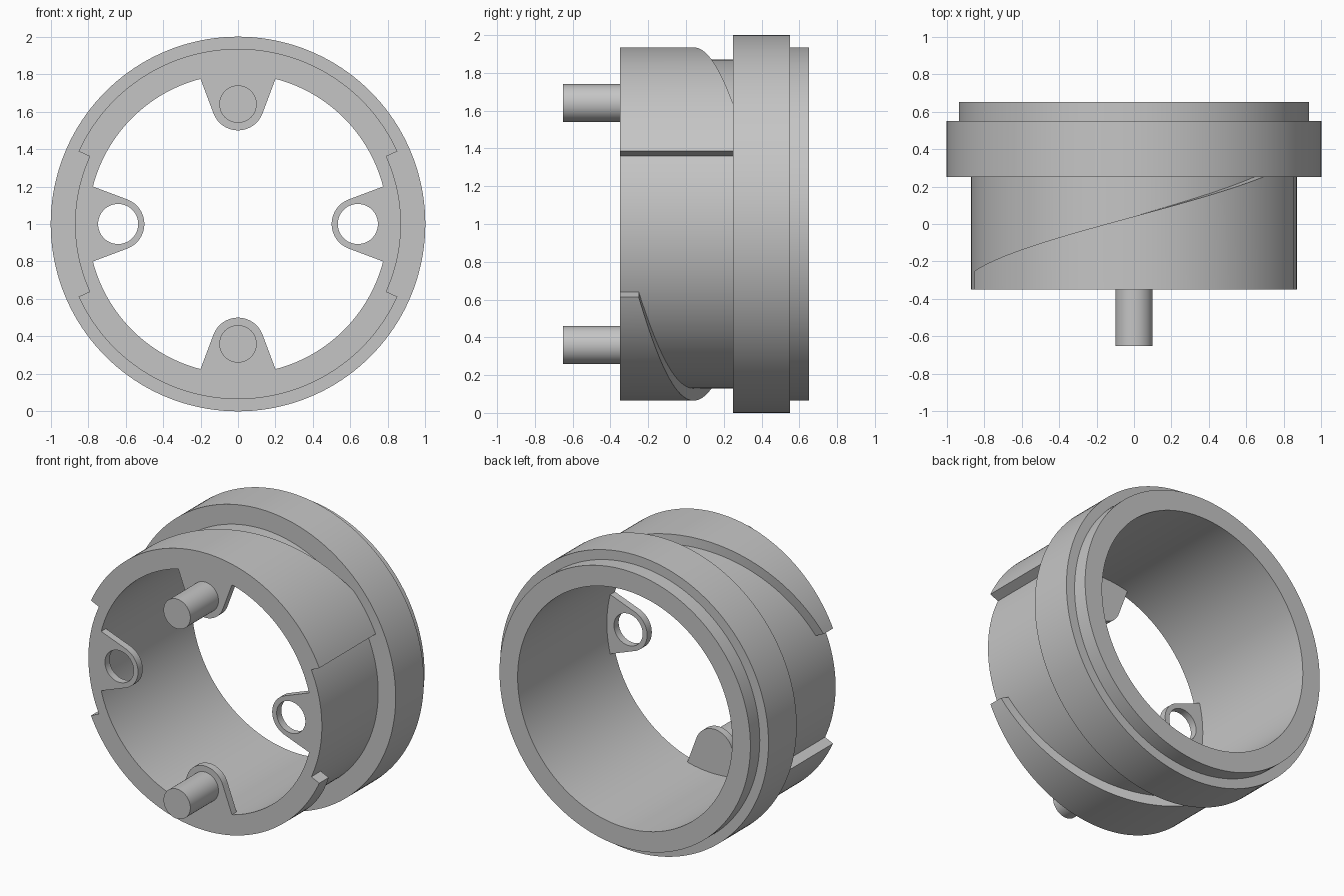
import bpy
import bmesh
from math import sin, cos, radians, pi

cube = bpy.data.objects.get("Cube")
if cube:
    bpy.data.objects.remove(cube, do_unlink=True)

CENTRE_Z = 1.0
FRONT, FLANGE_FRONT, FLANGE_BACK, BACK = -0.35, 0.25, 0.55, 0.65
BORE, BODY, RAISED, FLANGE = 0.80, 0.87, 0.935, 1.0
TAB_THICK, TAB_RADIUS, TAB_POS = 0.05, 0.14, 0.64

grey = bpy.data.materials.new("plain grey")
grey.use_nodes = True
colour = (0.56, 0.56, 0.56, 1)
grey.diffuse_color = colour
grey.node_tree.nodes["Principled BSDF"].inputs["Base Color"].default_value = colour


def finish(obj):
    obj.data.materials.clear()
    obj.data.materials.append(grey)
    bpy.ops.object.select_all(action="DESELECT")
    obj.select_set(True)
    bpy.context.view_layer.objects.active = obj
    bpy.ops.object.shade_smooth_by_angle(angle=radians(30))


def sweep(name, section, start, end, steps, closed):
    """Sweep section(angle) -> [(radius, y), ...] around the y axis."""
    bm = bmesh.new()
    loops = []
    for i in range(steps if closed else steps + 1):
        a = start + (end - start) * i / steps
        loops.append([bm.verts.new((r * cos(a), y, CENTRE_Z + r * sin(a)))
                      for r, y in section(a)])
    pairs = list(zip(loops, loops[1:]))
    if closed:
        pairs.append((loops[-1], loops[0]))
    else:
        bm.faces.new(loops[0])
        bm.faces.new(loops[-1])
    for p, q in pairs:
        n = len(p)
        for k in range(n):
            bm.faces.new((p[k], p[(k + 1) % n], q[(k + 1) % n], q[k]))
    bmesh.ops.recalc_face_normals(bm, faces=bm.faces)
    mesh = bpy.data.meshes.new(name)
    bm.to_mesh(mesh)
    bm.free()
    obj = bpy.data.objects.new(name, mesh)
    bpy.context.collection.objects.link(obj)
    finish(obj)


def arc(cx, cy, r, start, end, steps):
    angles = [radians(start + (end - start) * i / steps) for i in range(steps + 1)]
    return [(cx + r * cos(a), cy + r * sin(a)) for a in angles]


def plate(name, outlines, turn):
    """Filled flat plate in the front plane, turned around the ring axis."""
    curve = bpy.data.curves.new(name, "CURVE")
    curve.dimensions = "2D"
    curve.fill_mode = "BOTH"
    curve.extrude = TAB_THICK / 2
    c, s = cos(turn), sin(turn)
    for points in outlines:
        spline = curve.splines.new("POLY")
        spline.points.add(len(points) - 1)
        for p, (x, y) in zip(spline.points, points):
            p.co = (x * c - y * s, x * s + y * c, 0, 1)
        spline.use_cyclic_u = True
    obj = bpy.data.objects.new(name, curve)
    bpy.context.collection.objects.link(obj)
    obj.rotation_euler.x = pi / 2
    obj.location = (0, FRONT + TAB_THICK / 2, CENTRE_Z)
    bpy.ops.object.select_all(action="DESELECT")
    obj.select_set(True)
    bpy.context.view_layer.objects.active = obj
    bpy.ops.object.convert(target="MESH")
    finish(bpy.context.view_layer.objects.active)


# Main ring with its stepped flange and rear lip
ring = [(BORE, FRONT), (BODY, FRONT), (BODY, FLANGE_FRONT), (FLANGE, FLANGE_FRONT),
        (FLANGE, FLANGE_BACK), (RAISED, FLANGE_BACK), (RAISED, BACK), (BORE, BACK)]
sweep("ring_body", lambda a: ring, 0, 2 * pi, 160, True)

# Two raised collars whose rear edge follows a helix into the flange
RAMP_START, RAMP_END = radians(24.5), radians(155.5)
for name, turn in (("upper_ramp", 0), ("lower_ramp", pi)):
    def ramp(a, turn=turn):
        rear = min(FLANGE_FRONT, -0.25 + 0.254 * (RAMP_END + turn - a))
        inner = BODY - 0.002
        return [(inner, FRONT), (RAISED, FRONT), (RAISED, rear), (inner, rear)]
    sweep(name, ramp, RAMP_START + turn, RAMP_END + turn, 80, False)

# Four inward tabs: the side pair is drilled, the others carry pins
outline = (arc(0, 0, BORE + 0.003, -14.5, 14.5, 12)
           + arc(TAB_POS, 0, TAB_RADIUS, 110.5, 249.5, 28))
hole = arc(TAB_POS, 0, 0.107, 0, 352.5, 47)
for i, side in enumerate(("left", "upper", "right", "lower")):
    turn = i * pi / 2
    drilled = i % 2 == 0
    plate(side + "_tab", [outline, hole] if drilled else [outline], turn)
    if not drilled:
        z = CENTRE_Z + TAB_POS * sin(turn)
        bpy.ops.mesh.primitive_cylinder_add(
            vertices=48, radius=0.1, depth=0.31,
            location=(0, -0.495, z), rotation=(pi / 2, 0, 0))
        pin = bpy.context.object
        pin.name = side + "_pin"
        finish(pin)
